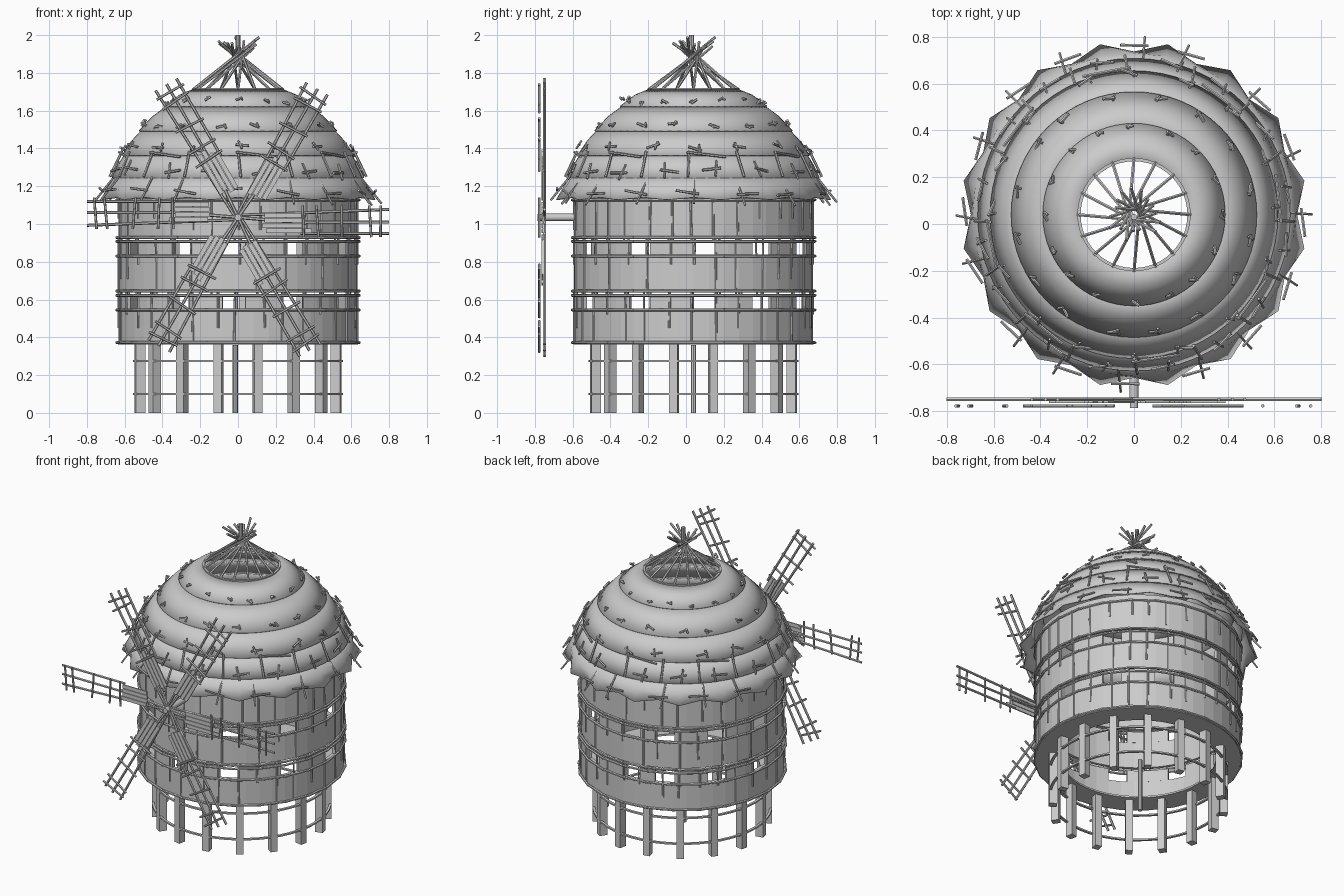
import bpy, bmesh, math, random
from math import sin, cos, pi, radians
from mathutils import Vector, Matrix

if "Cube" in bpy.data.objects:
    bpy.data.objects.remove(bpy.data.objects["Cube"])

random.seed(4)
CY = 0.04          # tower axis in y
HUB = Vector((0, -0.765, 1.035))


def pol(r, deg, z):
    a = radians(deg)
    return Vector((r * cos(a), CY + r * sin(a), z))


def finish(bm, name, smooth=None):
    bmesh.ops.recalc_face_normals(bm, faces=bm.faces)
    me = bpy.data.meshes.new(name)
    bm.to_mesh(me)
    bm.free()
    ob = bpy.data.objects.new(name, me)
    bpy.context.collection.objects.link(ob)
    if smooth:
        bpy.context.view_layer.objects.active = ob
        ob.select_set(True)
        bpy.ops.object.shade_smooth_by_angle(angle=radians(smooth))
        ob.select_set(False)
    return ob


def stick(bm, a, b, r=0.007, n=6):
    a, b = Vector(a), Vector(b)
    d = b - a
    m = Matrix.Translation((a + b) / 2) @ d.to_track_quat('Z', 'Y').to_matrix().to_4x4()
    bmesh.ops.create_cone(bm, cap_ends=True, segments=n, radius1=r, radius2=r,
                          depth=d.length, matrix=m)


def box(bm, m, size):
    bmesh.ops.create_cube(bm, size=1, matrix=m @ Matrix.Diagonal((*size, 1)))


def arc(bm, a0, a1, ri, ro, z0, z1):
    """Curved slab between two angles; a full turn closes on itself."""
    full = a1 - a0 >= 360
    n = max(2, round((a1 - a0) / 7.5))
    rows = []
    for i in range(n if full else n + 1):
        a = a0 + (a1 - a0) * i / n
        rows.append([bm.verts.new(pol(r, a, z)) for r, z in
                     ((ri, z0), (ro, z0), (ro, z1), (ri, z1))])
    for i in range(n):
        p, q = rows[i], rows[(i + 1) % len(rows)]
        for k in range(4):
            bm.faces.new((p[k], p[(k + 1) % 4], q[(k + 1) % 4], q[k]))
    if not full:
        bm.faces.new(rows[0])
        bm.faces.new(rows[-1])


# Stilts under the tower, and the middle pole
bm = bmesh.new()
for i in range(16):
    a = 11.25 + 22.5 * i
    m = Matrix.Translation(pol(0.53, a, 0.183)) @ Matrix.Rotation(radians(a), 4, 'Z')
    box(bm, m, (0.05, 0.045, 0.366))
stick(bm, (-0.015, CY, 0), (-0.015, CY, 0.36), 0.014, 8)
finish(bm, "stilts")

# Hoops tying the stilts
bm = bmesh.new()
for z in (0.10, 0.275):
    arc(bm, 0, 360, 0.54, 0.556, z - 0.005, z + 0.005)
finish(bm, "stilt_hoops", 30)

# Floor ring
bm = bmesh.new()
arc(bm, 0, 360, 0.48, 0.635, 0.362, 0.374)
finish(bm, "floor_ring", 30)

# Wall tiers with rows of small windows
half = [-62, -27, 5, 35, 65]
wins = sorted(half + [180 - a for a in half] + [95, 268])
bm = bmesh.new()
for z0, z1 in ((0.368, 0.55), (0.652, 0.83), (0.925, 1.17)):
    arc(bm, 0, 360, 0.612, 0.632, z0, z1)
for z0, z1 in ((0.55, 0.63), (0.83, 0.908)):
    for i, a in enumerate(wins):
        b = wins[(i + 1) % len(wins)] + (360 if i == len(wins) - 1 else 0)
        arc(bm, a + 5.5, b - 5.5, 0.612, 0.632, z0, z1)
finish(bm, "walls", 5)

# Hoops round the walls
bm = bmesh.new()
for z in (0.372, 0.545, 0.622, 0.645, 0.83, 0.908, 0.928, 1.128):
    for i in range(24):
        stick(bm, pol(0.643, 15 * i - 0.6, z), pol(0.643, 15 * i + 15.6, z), 0.008)
finish(bm, "wall_hoops")

# Upright laths on the walls
bm = bmesh.new()
for z0, z1 in ((0.37, 0.65), (0.62, 0.93), (0.9, 1.14)):
    for i in range(32):
        a = 11.25 * i + random.uniform(-2, 2)
        lo = z0 + random.choice((0, 0, 0.08, 0.15)) * (z1 - z0) / 0.28
        stick(bm, pol(0.632, a, lo), pol(0.632, a + random.uniform(-.5, .5), z1), 0.006)
finish(bm, "wall_laths")

# Roof in overlapping courses, the lowest with a pointed edge
courses = [((0.235, 1.715), (0.31, 1.685), (0.39, 1.625)),
           ((0.375, 1.628), (0.45, 1.573), (0.525, 1.495)),
           ((0.505, 1.505), (0.565, 1.44), (0.615, 1.365)),
           ((0.595, 1.38), (0.635, 1.315), (0.668, 1.245)),
           ((0.65, 1.26), (0.69, 1.195), (0.742, 1.13))]
for c, prof in enumerate(courses):
    bm = bmesh.new()
    n = 32 if c == 4 else 64
    rows = []
    for k, (r, z) in enumerate(prof):
        row = []
        for i in range(n):
            notch = c == 4 and k == 2 and i % 2 == 0
            row.append(bm.verts.new(pol(r - 0.045 * notch, 360 * i / n, z + 0.012 * notch)))
        rows.append(row)
    for p, q in zip(rows, rows[1:]):
        for i in range(n):
            j = (i + 1) % n
            bm.faces.new((p[i], p[j], q[j], q[i]))
    ob = finish(bm, f"roof_course_{c + 1}", 40)
    mod = ob.modifiers.new("thickness", 'SOLIDIFY')
    mod.thickness = 0.008

# Twigs pinning the thatch: one across and one down at every station
bm = bmesh.new()
spec = [(0.37, 1.65, 0.03, 0.02), (0.50, 1.525, 0.05, 0.03),
        (0.60, 1.405, 0.07, 0.05), (0.655, 1.285, 0.10, 0.09), (0.715, 1.17, 0.12, 0.17)]
for c, (r, z, across, down) in enumerate(spec):
    slope = (Vector(courses[c][2]) - Vector(courses[c][1])).normalized()
    for i in range(16):
        a = 22.5 * i + (11.25 if c % 2 else 0) + random.uniform(-3, 3)
        ang = radians(a)
        out = Vector((cos(ang), sin(ang), 0))
        tan = Vector((-sin(ang), cos(ang), 0))
        fall = out * slope.x + Vector((0, 0, slope.y))
        p = pol(r + 0.008, a, z + random.uniform(-0.015, 0.015))
        tilt = out * random.uniform(-0.015, 0.015) + Vector((0, 0, random.uniform(-.012, .012)))
        stick(bm, p - tan * across / 2 - tilt, p + tan * across / 2 + tilt, 0.007)
        q = p + tan * random.choice((-1, 1)) * across * 0.3
        if c == 4:
            q -= out * 0.012
        stick(bm, q - fall * down * 0.55, q + fall * down * 0.45 + tan * random.uniform(-.02, .02), 0.006)
# Long battens near the eaves
for i in range(16):
    a = 22.5 * i + random.uniform(-3, 3)
    stick(bm, pol(0.615, a, 1.385), pol(0.68, a + random.uniform(-2, 2), 1.25), 0.007)
    if i % 2 == 0:
        stick(bm, pol(0.63, a - 1, 1.38), pol(0.63, a + 18, 1.355), 0.007)
finish(bm, "roof_twigs")

# Bundle of poles crossing above the smoke hole
bm = bmesh.new()
for i in range(16):
    a = 22.5 * i
    low = pol(0.24, a, 1.71)
    mid = pol(0.022, a + 80, random.uniform(1.865, 1.9))
    d = (mid - low).normalized()
    stick(bm, low, mid + d * random.uniform(0.07, 0.15), 0.0075)
stick(bm, (0, 0.03, 1.83), (0, 0.03, 2.0), 0.013, 8)
finish(bm, "peak_poles")
bm = bmesh.new()
arc(bm, 0, 360, 0.228, 0.242, 1.705, 1.72)
finish(bm, "smoke_hole_ring", 30)

# Axle and hub
bm = bmesh.new()
stick(bm, (0, -0.5, 1.035), (0, -0.755, 1.035), 0.02, 12)
stick(bm, (0, -0.735, 1.035), (0, -0.785, 1.035), 0.018, 12)
finish(bm, "sail_axle", 40)

# Six lattice sails
for s in range(6):
    bm = bmesh.new()
    t = s * pi / 3
    u, v = Vector((cos(t), 0, sin(t))), Vector((-sin(t), 0, cos(t)))

    def at(r, w, y):
        return HUB + u * r + v * w + Vector((0, y, 0))

    for w, r0 in ((-0.085, 0.33), (-0.025, 0.33), (0.042, 0.02)):      # rails
        stick(bm, at(r0, w * (0.3 if r0 < 0.1 else 1), 0.016), at(0.8, w, 0.016), 0.008)
    stick(bm, at(0, 0, 0.016), at(0.36, -0.03, 0.016), 0.009)           # spar
    for r in (0.345, 0.42, 0.55, 0.7, 0.755):                           # rungs
        k = random.uniform(-0.008, 0.008)
        stick(bm, at(r + k, -0.105, -0.012), at(r - k, 0.062, -0.012), 0.007)
    rot = Matrix((u, Vector((0, 1, 0)), v)).transposed().to_4x4()
    for k in range(4):                                                  # planks
        r1 = random.uniform(0.33, 0.42)
        r0 = 0.13 + random.uniform(0, 0.03)
        m = Matrix.Translation(at((r0 + r1) / 2, -0.07 + 0.027 * k, 0.004)) @ rot
        box(bm, m, (r1 - r0, 0.008, 0.024))
    finish(bm, f"sail_{s + 1}")
